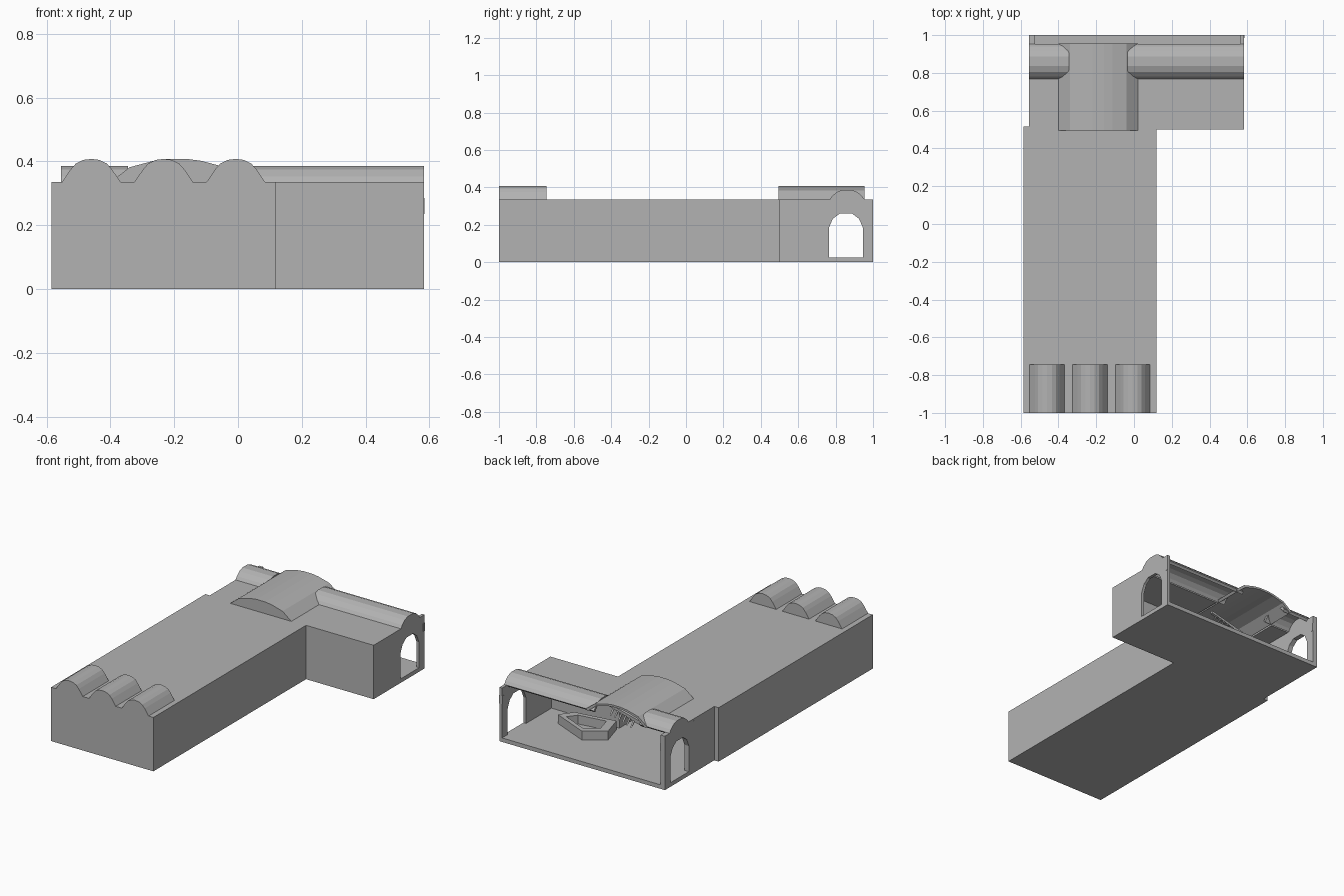
import bpy, bmesh, math
from mathutils import Vector

if "Cube" in bpy.data.objects:
    bpy.data.objects.remove(bpy.data.objects["Cube"])

stone = bpy.data.materials.new("plain grey")
stone.diffuse_color = (0.45, 0.45, 0.45, 1)
stone.use_nodes = True
stone.node_tree.nodes["Principled BSDF"].inputs["Base Color"].default_value = stone.diffuse_color


def prism(name, profile, axis, start, end):
    """Extrude a closed 2D outline along x, y or z."""
    def place(p, d):
        a, b = p
        return {"x": (d, a, b), "y": (a, d, b), "z": (a, b, d)}[axis]
    bm = bmesh.new()
    face = bm.faces.new([bm.verts.new(place(p, start)) for p in profile])
    out = bmesh.ops.extrude_face_region(bm, geom=[face])
    move = Vector(place((0, 0), end - start))
    bmesh.ops.translate(bm, vec=move, verts=[v for v in out["geom"] if isinstance(v, bmesh.types.BMVert)])
    bmesh.ops.recalc_face_normals(bm, faces=bm.faces)
    mesh = bpy.data.meshes.new(name)
    bm.to_mesh(mesh)
    bm.free()
    mesh.materials.append(stone)
    obj = bpy.data.objects.new(name, mesh)
    bpy.context.collection.objects.link(obj)
    return obj


def box(name, x0, x1, y0, y1, z0, z1):
    return prism(name, [(x0, y0), (x1, y0), (x1, y1), (x0, y1)], "z", z0, z1)


def mirrored(half, centre):
    """Full symmetric arch from (distance, height) points, left to right."""
    left = [(centre - d, z) for d, z in half]
    right = [(centre + d, z) for d, z in reversed(half) if d > 0]
    return left + right


def shell(arch, t):
    """Closed outline of a thin arched sheet."""
    c = (arch[0][0] + arch[-1][0]) / 2
    w = (arch[-1][0] - arch[0][0]) / 2
    return arch + [(c + (a - c) * (1 - t / w), z - t) for a, z in reversed(arch)]


TOP, FLOOR, T = 0.335, 0.025, 0.012

# Floors
box("hall_floor", -0.585, 0.118, -1, 0.51, 0, FLOOR)
box("wing_floor", -0.555, 0.583, 0.5, 1, 0, FLOOR)

# Hall walls
box("hall_left_wall", -0.585, -0.555, -1, 0.515, 0, TOP)
box("hall_right_wall", 0.098, 0.118, -1, 0.5, 0, TOP)
box("wing_front_wall", 0.098, 0.583, 0.5, 0.515, 0, TOP)
box("hall_front_wall", -0.585, 0.118, -1, -0.98, 0, TOP)

# Flat roofs, left open under the vaults
box("hall_roof", -0.585, 0.118, -1, 0.5, TOP - T, TOP)
box("wing_left_roof", -0.555, -0.40, 0.5, 0.772, TOP - T, TOP)
box("wing_right_roof", 0.02, 0.583, 0.5, 0.772, TOP - T, TOP)

# Three front roof barrels
barrel = [(0.092, TOP), (0.065, 0.375), (0.048, 0.394), (0.025, 0.405), (0, 0.408)]
for i, x in enumerate((-0.46, -0.233, -0.007)):
    prism(f"front_barrel_{i + 1}", mirrored(barrel, x), "y", -1, -0.745)

# Wide central vault with its closed front
dome = mirrored([(0.21, TOP), (0.15, 0.382), (0.075, 0.402), (0.03, 0.408)], -0.19)
prism("central_vault", shell(dome, T), "y", 0.495, 0.955)
prism("central_vault_front", dome, "y", 0.495, 0.507)

# Long side vaults
vault = mirrored([(0.093, TOP), (0.08, 0.353), (0.055, 0.375), (0.025, 0.386)], 0.861)
prism("left_vault", shell(vault, T), "x", -0.555, -0.345)
prism("right_vault", shell(vault, T), "x", -0.035, 0.583)

# End walls with arched doorways
door = mirrored([(0.091, FLOOR), (0.091, 0.184), (0.07, 0.232), (0.033, 0.26)], 0.855)
gable = [(0.5, FLOOR)] + door + [(1, FLOOR), (1, TOP)] + vault[::-1] + [(0.5, TOP)]
for side, x0, x1 in (("left", -0.555, -0.525), ("right", 0.565, 0.583)):
    prism(f"{side}_end_wall", gable, "x", x0, x1)
    box(f"{side}_post_bracket", x0 - 0.002, x1 + 0.002, 0.985, 1, 0.235, 0.285)

# Ring shaped desk built from straight counters
corners = [(0.42, 0.66), (0.18, 0.765), (0.06, 0.68), (0.10, 0.54), (0.36, 0.58)]
mid = (0.24, 0.65)
for i, a in enumerate(corners):
    b = corners[(i + 1) % len(corners)]
    inner = [tuple(m + (c - m) * 0.68 for c, m in zip(p, mid)) for p in (b, a)]
    prism(f"desk_counter_{i + 1}", [a, b] + inner, "z", FLOOR, 0.08)

# Hanging display: a sloping spine with ribs
prism("display_spine", [(-0.22, 0.20), (0.02, 0.27), (0.02, 0.285), (-0.22, 0.225)], "y", 0.72, 0.735)
for i in range(6):
    x = -0.16 + i * 0.028
    z = 0.22 + i * 0.008
    rib = [(0.728 - 0.035, z - 0.03), (0.728, z), (0.728 + 0.035, z - 0.03), (0.728, z + 0.012)]
    prism(f"display_rib_{i + 1}", rib, "x", x, x + 0.01)
